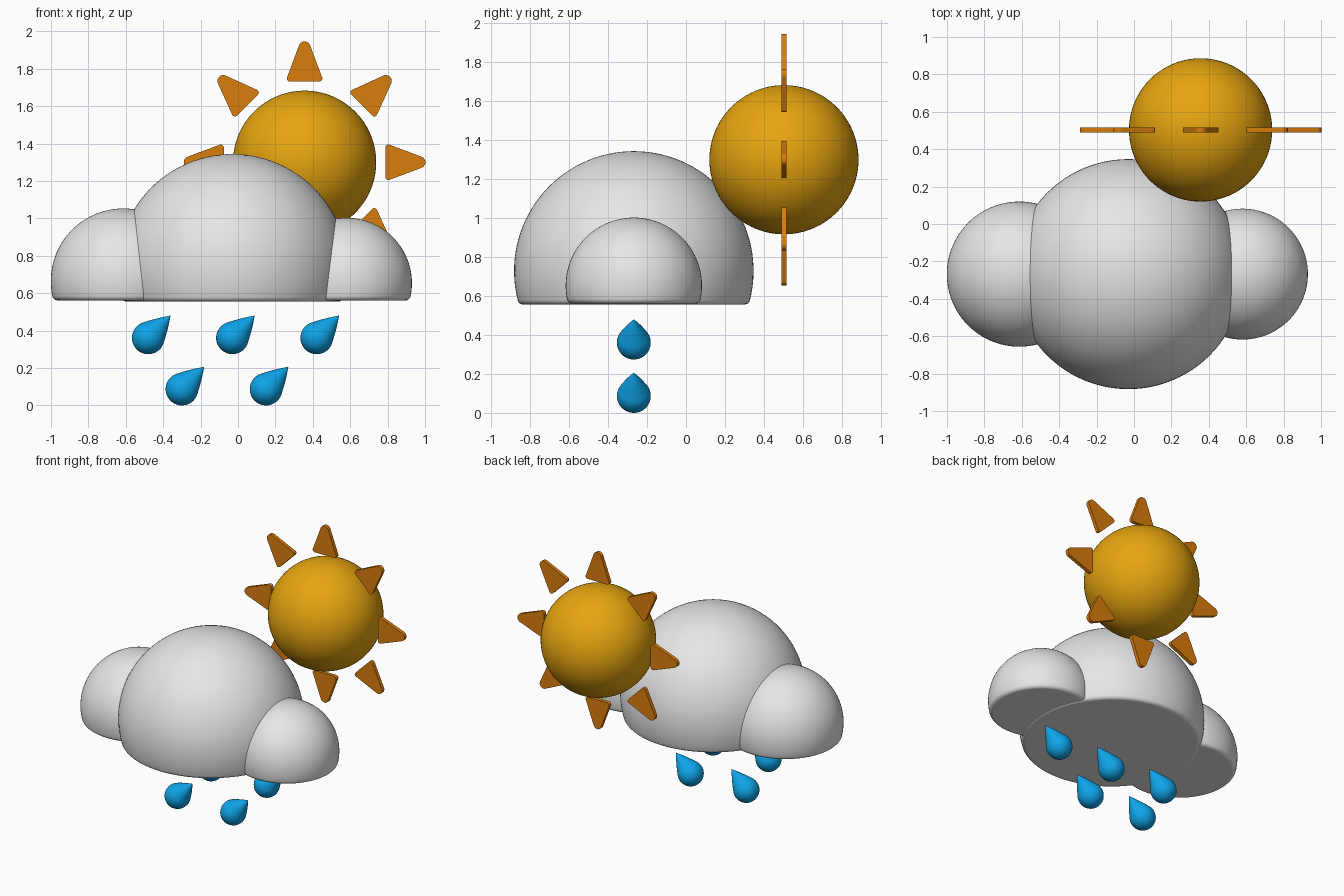
import bpy, bmesh, math
from mathutils import Matrix, Vector

if "Cube" in bpy.data.objects:
    bpy.data.objects.remove(bpy.data.objects["Cube"])


def material(name, r, g, b):
    lin = [((c / 255 + 0.055) / 1.055) ** 2.4 if c > 10 else c / 255 / 12.92 for c in (r, g, b)]
    m = bpy.data.materials.new(name)
    m.diffuse_color = (*lin, 1)
    m.use_nodes = True
    m.node_tree.nodes["Principled BSDF"].inputs["Base Color"].default_value = m.diffuse_color
    return m


CLOUD = material("cloud_grey", 230, 230, 230)
SUN = material("sun_yellow", 235, 168, 15)
RAY = material("ray_orange", 217, 125, 12)
RAIN = material("rain_blue", 14, 165, 233)


def finish(bm, name, mat, loc, smooth=True):
    bmesh.ops.recalc_face_normals(bm, faces=bm.faces)
    for f in bm.faces:
        f.smooth = smooth
    me = bpy.data.meshes.new(name)
    bm.to_mesh(me)
    bm.free()
    me.materials.append(mat)
    ob = bpy.data.objects.new(name, me)
    ob.location = loc
    bpy.context.collection.objects.link(ob)
    return ob


def lathe(profile, steps):
    """Spin (radius, z) points round z; the ends lie on the axis."""
    bm = bmesh.new()
    vs = [bm.verts.new((r, 0, z)) for r, z in profile]
    es = [bm.edges.new(p) for p in zip(vs, vs[1:])]
    bmesh.ops.spin(bm, geom=vs + es, cent=(0, 0, 0), axis=(0, 0, 1),
                   angle=math.tau, steps=steps)
    bmesh.ops.remove_doubles(bm, verts=bm.verts, dist=1e-5)
    return bm


def arc(cx, cz, r, a0, a1, n):
    return [(cx + r * math.cos(a0 + (a1 - a0) * i / n),
             cz + r * math.sin(a0 + (a1 - a0) * i / n)) for i in range(n + 1)]


# Cloud puffs: spheres cut flat below, with a small rounded rim
def puff(name, x, z, r, bottom, fillet=0.03):
    fz = bottom + fillet - z
    fx = math.sqrt((r - fillet) ** 2 - fz ** 2)
    a = math.atan2(fz, fx)
    pts = [(0, bottom - z), (fx * 0.97, bottom - z)]
    pts += arc(fx, fz, fillet, -math.pi / 2, a, 6)
    pts += arc(0, 0, r, a, math.pi / 2, 32)[1:-1] + [(0, r)]
    finish(lathe(pts, 96), name, CLOUD, (x, -0.268, z))


puff("cloud_middle", -0.03, 0.729, 0.615, 0.556)
puff("cloud_left", -0.613, 0.665, 0.388, 0.561)
puff("cloud_right", 0.58, 0.653, 0.35, 0.561)

# Sun ball
SUN_POS = Vector((0.356, 0.503, 1.30))
bm = bmesh.new()
bmesh.ops.create_uvsphere(bm, u_segments=80, v_segments=48, radius=0.383)
finish(bm, "sun_ball", SUN, SUN_POS)

# Sun rays: flat rounded triangles in a ring
for k in range(8):
    bm = bmesh.new()
    for cx, cz, r in ((-0.079, 0.448, 0.016), (0.079, 0.448, 0.016), (0, 0.614, 0.032)):
        for px, pz in arc(cx, cz, r, 0, math.tau, 24)[:-1]:
            for y in (-0.013, 0.013):
                bm.verts.new((px, y, pz))
    hull = bmesh.ops.convex_hull(bm, input=bm.verts)
    bmesh.ops.delete(bm, geom=[v for v in bm.verts if not v.link_faces], context='VERTS')
    bmesh.ops.dissolve_limit(bm, angle_limit=0.01, verts=bm.verts, edges=bm.edges)
    bm.transform(Matrix.Rotation(k * math.tau / 8, 4, 'Y'))
    finish(bm, f"sun_ray_{k + 1}", RAY, SUN_POS, smooth=False)

# Raindrops: teardrops leaning to the right, in two rows
R, TIP = 0.087, 0.169
touch = math.asin(R / TIP)
for i, (x, z) in enumerate(((-0.48, 0.361), (-0.03, 0.361), (0.421, 0.361),
                            (-0.30, 0.087), (0.15, 0.087))):
    pts = [(0, -R)] + arc(0, 0, R, -math.pi / 2, touch, 18)[1:]
    ex, ez = pts[-1]
    pts += [(ex * (1 - t) + 0.003 * math.sin(math.pi * t), ez + (TIP - ez) * t)
            for t in (0.2, 0.4, 0.6, 0.8, 0.95)] + [(0, TIP)]
    bm = lathe(pts, 40)
    bm.transform(Matrix.Rotation(math.radians(45), 4, 'Y'))
    finish(bm, f"raindrop_{i + 1}", RAIN, (x, -0.268, z))
